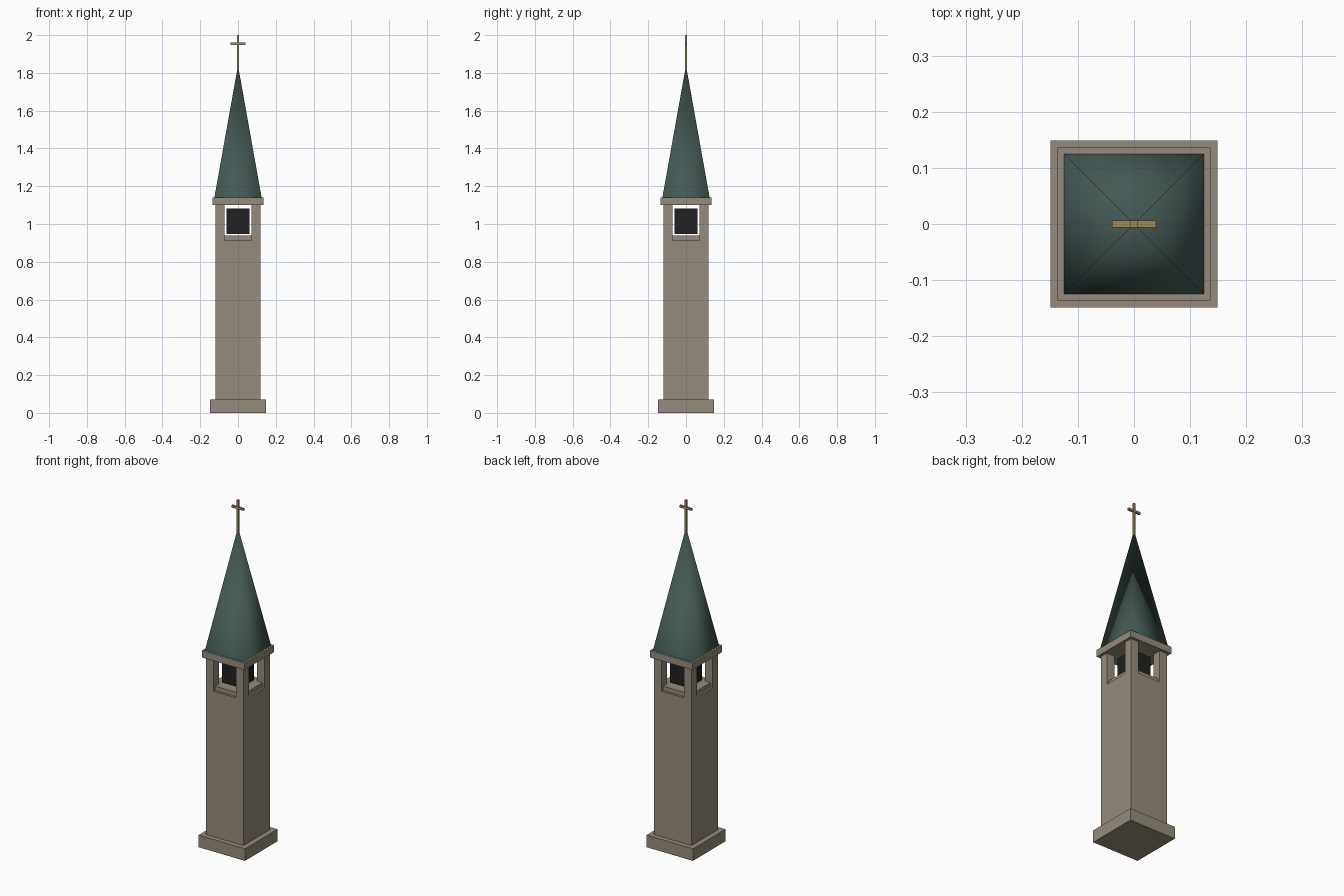
import bpy
import math
from mathutils import Vector

cube = bpy.data.objects.get("Cube")
if cube:
    bpy.data.objects.remove(cube, do_unlink=True)


def material(name, rgb):
    mat = bpy.data.materials.new(name)
    mat.use_nodes = True
    color = (*rgb, 1)
    mat.diffuse_color = color
    mat.node_tree.nodes["Principled BSDF"].inputs["Base Color"].default_value = color
    return mat


stone = material("warm stone", (0.30, 0.26, 0.20))
copper = material("green copper", (0.06, 0.10, 0.09))
dark = material("dark louvre", (0.015, 0.015, 0.015))
gold = material("aged gold", (0.36, 0.25, 0.09))


def block(name, half_x, half_y, bottom, top, mat, x=0, y=0):
    bpy.ops.mesh.primitive_cube_add(size=2, location=(x, y, (bottom + top) / 2))
    obj = bpy.context.object
    obj.name = name
    obj.scale = (half_x, half_y, (top - bottom) / 2)
    bpy.ops.object.transform_apply(location=False, rotation=False, scale=True)
    obj.data.materials.append(mat)
    return obj


FLOOR, EAVES = 0.915, 1.10     # belfry opening heights
WALL, OPENING = 0.12, 0.072    # half widths of the shaft and its openings

# Plinth, shaft and cornice
block("plinth", 0.149, 0.149, 0, 0.07, stone)
shaft = block("shaft", WALL, WALL, 0.07, EAVES, stone)
block("cornice", 0.136, 0.136, EAVES, 1.14, stone)

# Belfry openings cut through the shaft in both directions
for name, half_x, half_y in (("cutter_side", 0.2, OPENING), ("cutter_front", OPENING, 0.2)):
    cutter = block(name, half_x, half_y, FLOOR, EAVES + 0.05, stone)
    cutter.hide_render = True
    cutter.hide_viewport = True
    cut = shaft.modifiers.new(name, "BOOLEAN")
    cut.operation = "DIFFERENCE"
    cut.solver = "EXACT"
    cut.object = cutter
bpy.context.view_layer.objects.active = shaft
for name in ("cutter_side", "cutter_front"):
    bpy.ops.object.modifier_apply(modifier=name)
    bpy.data.objects.remove(bpy.data.objects[name], do_unlink=True)

# Raised belfry floor, set back from the wall face, and the dark bell chamber
block("belfry_floor_front", OPENING, 0.108, FLOOR, 0.94, stone)
for side, sign in (("left", 1), ("right", -1)):
    block("belfry_floor_" + side, 0.018, OPENING, FLOOR, 0.94, stone, x=sign * 0.09)
block("bell_chamber", 0.061, 0.061, 0.948, 1.083, dark)

# Four-sided spire, softly shaded on its slopes
bpy.ops.mesh.primitive_cone_add(vertices=4, radius1=0.125 * math.sqrt(2), depth=0.70,
                                location=(0, 0, 1.49), rotation=(0, 0, math.pi / 4))
spire = bpy.context.object
spire.name = "spire"
spire.data.materials.append(copper)
for face in spire.data.polygons:
    face.use_smooth = face.normal.dot(Vector((0, 0, -1))) < 0.9

# Finial cross
block("cross_post", 0.006, 0.006, 1.81, 2.0, gold)
block("cross_arm", 0.039, 0.006, 1.948, 1.960, gold)
